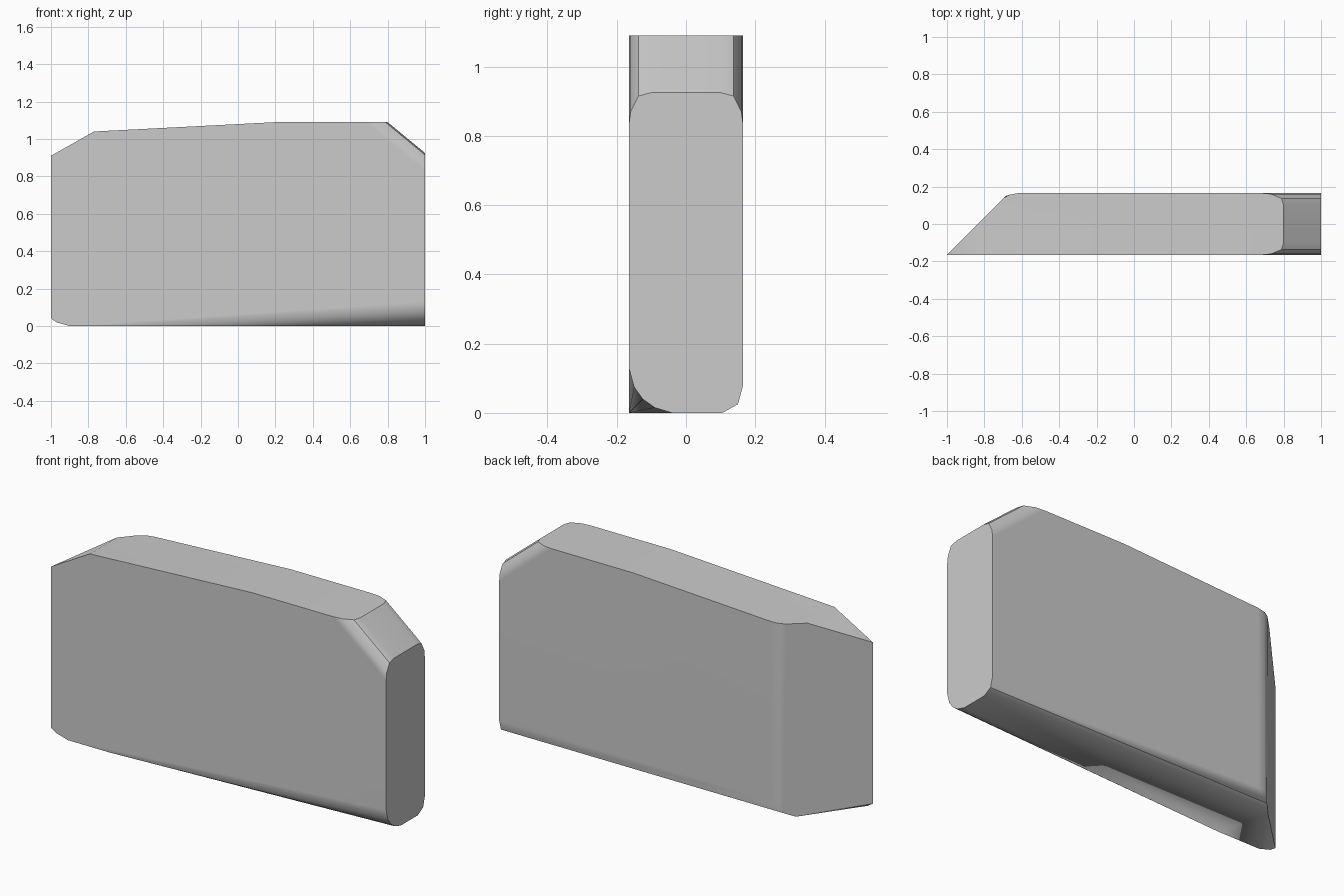
import bpy, bmesh, math

if "Cube" in bpy.data.objects:
    bpy.data.objects.remove(bpy.data.objects["Cube"], do_unlink=True)

FRONT, BACK, TOP = -0.165, 0.165, 1.09
points = []


def mitre_x(y):
    """x of the slanted end at depth y."""
    return y - 0.835


# Square end: rounded upper corners, swept up the sloping shoulder to the top
for y, z in ((0.165, 0.83), (0.16, 0.87), (0.137, 0.915), (0.1, 0.925)):
    for side in (-1, 1):
        points += [(1, side * y, z),
                   (1 - (TOP - z) * 0.2 / 0.165, side * y, TOP)]

# Square end: large front lower round, which tapers away to a sharp corner
for y, z in ((FRONT, 0.13), (-0.15, 0.075), (-0.125, 0.04), (-0.09, 0.015), (-0.04, 0)):
    points.append((1, y, z))
points.append((-0.65, FRONT, 0))

# Back lower round, running along the whole length to the slanted end
for y, z in ((BACK, 0.08), (0.15, 0.025), (0.105, 0)):
    points += [(1, y, z), (max(mitre_x(y), -0.73) + (0.05 if y == BACK else 0), y, z)]

# Slanted end: rounded vertical back corner
for x, y in ((-0.62, BACK), (-0.665, 0.157), (-0.695, 0.14)):
    points += [(x, y, 1.04 + (x + 0.77) * 0.0515), (x, y, 0.08)]

# Slanted end: bevelled upper corner and rounded lower corner
points += [(-1, FRONT, 0.91), (-0.77, FRONT, 1.04), (mitre_x(0.065), 0.065, 1.04)]
points += [(-1, FRONT, 0.04), (-0.97, FRONT, 0.02), (-0.9, FRONT, 0)]

# Ridge where the top starts to fall
points += [(0.2, FRONT, TOP), (0.2, BACK, TOP)]

# Wrap the solid body around the outline points
bm = bmesh.new()
for p in points:
    bm.verts.new(p)
bmesh.ops.remove_doubles(bm, verts=bm.verts, dist=0.001)
hull = bmesh.ops.convex_hull(bm, input=bm.verts)
loose = [v for v in bm.verts if not v.link_faces]
bmesh.ops.delete(bm, geom=loose, context="VERTS")
bmesh.ops.dissolve_limit(bm, angle_limit=math.radians(0.8),
                         verts=bm.verts, edges=bm.edges)
bmesh.ops.recalc_face_normals(bm, faces=bm.faces)
mesh = bpy.data.meshes.new("block_body")
bm.to_mesh(mesh)
bm.free()
body = bpy.data.objects.new("block_body", mesh)
bpy.context.collection.objects.link(body)

# Plain grey colour
grey = bpy.data.materials.new("light_grey")
grey.use_nodes = True
colour = (0.6, 0.6, 0.6, 1)
grey.diffuse_color = colour
grey.node_tree.nodes["Principled BSDF"].inputs["Base Color"].default_value = colour
mesh.materials.append(grey)

# Smooth rounds with crisp main edges
bpy.context.view_layer.objects.active = body
body.select_set(True)
bpy.ops.object.shade_smooth_by_angle(angle=math.radians(32))
weighted = body.modifiers.new("flat_faces", "WEIGHTED_NORMAL")
weighted.keep_sharp = True
